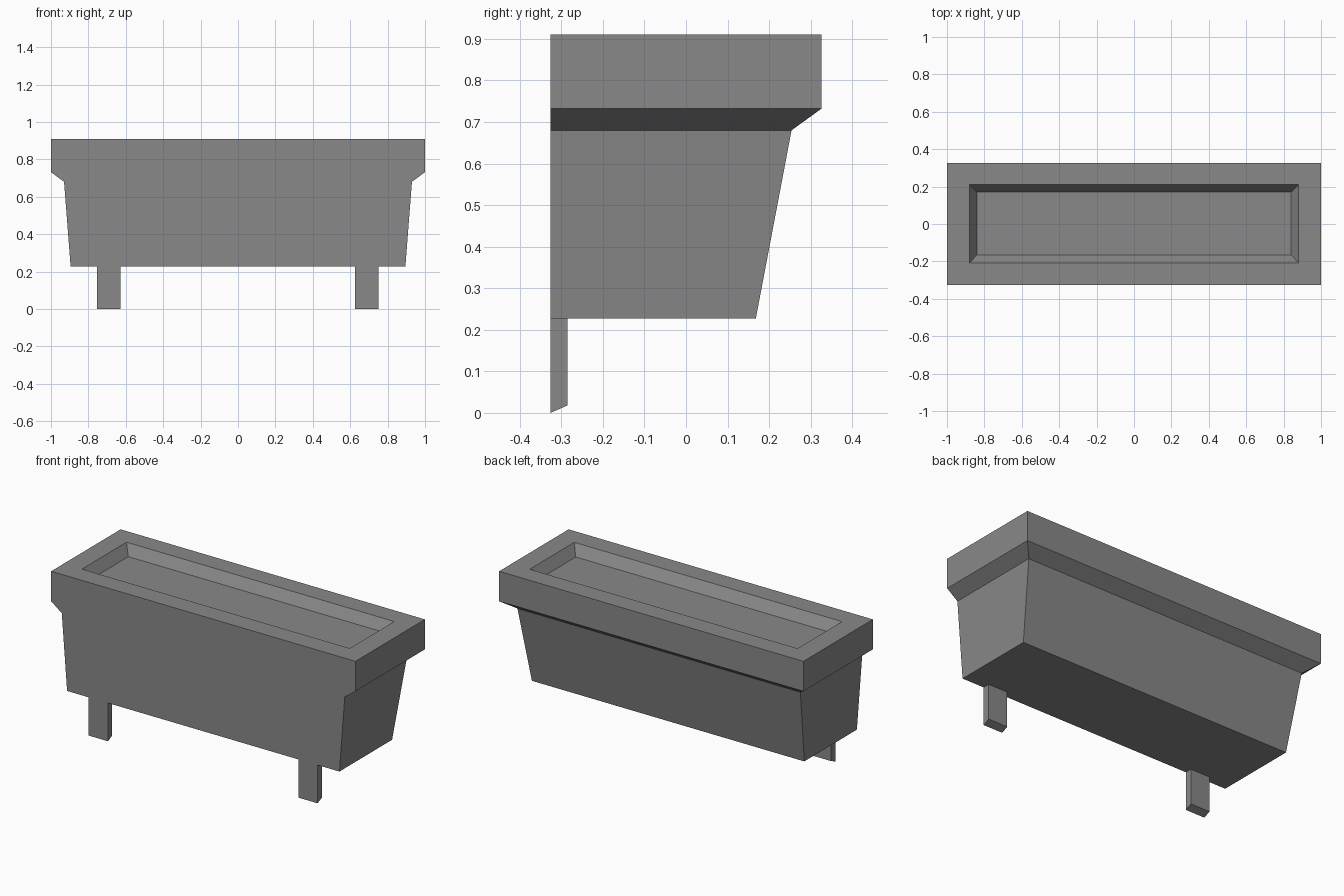
import bpy
import bmesh

cube = bpy.data.objects.get("Cube")
if cube:
    bpy.data.objects.remove(cube, do_unlink=True)

FRONT = -0.326

stone = bpy.data.materials.new("grey_stone")
stone.use_nodes = True
stone.diffuse_color = (0.25, 0.25, 0.25, 1)
stone.node_tree.nodes["Principled BSDF"].inputs["Base Color"].default_value = (0.25, 0.25, 0.25, 1)


def loft(name, rings):
    """Closed solid through a list of four-cornered rings."""
    bm = bmesh.new()
    loops = [[bm.verts.new(p) for p in ring] for ring in rings]
    for a, b in zip(loops, loops[1:]):
        for i in range(4):
            j = (i + 1) % 4
            bm.faces.new((a[i], a[j], b[j], b[i]))
    bm.faces.new(loops[0][::-1])
    bm.faces.new(loops[-1])
    bmesh.ops.recalc_face_normals(bm, faces=bm.faces)
    mesh = bpy.data.meshes.new(name)
    bm.to_mesh(mesh)
    bm.free()
    mesh.materials.append(stone)
    obj = bpy.data.objects.new(name, mesh)
    bpy.context.collection.objects.link(obj)
    return obj


def ring(half_width, front, back, z):
    return [(-half_width, front, z), (half_width, front, z),
            (half_width, back, z), (-half_width, back, z)]


# Tapered trough: flat front, flared lip, shallow recessed basin on top
loft("trough", [
    ring(0.895, FRONT, 0.168, 0.227),
    ring(0.93, FRONT, 0.254, 0.68),
    ring(1.0, FRONT, 0.326, 0.732),
    ring(1.0, FRONT, 0.326, 0.91),
    ring(0.88, -0.208, 0.21, 0.91),
    ring(0.84, -0.165, 0.17, 0.85),
])

# Two front legs with slanted feet
for side, centre in (("right", -0.69), ("left", 0.688)):
    x0, x1, back = centre - 0.063, centre + 0.063, FRONT + 0.041
    foot = [(x0, FRONT, 0), (x1, FRONT, 0), (x1, back, 0.018), (x0, back, 0.018)]
    top = [(x, y, 0.227) for x, y, z in foot]
    loft(side + "_leg", [foot, top])
